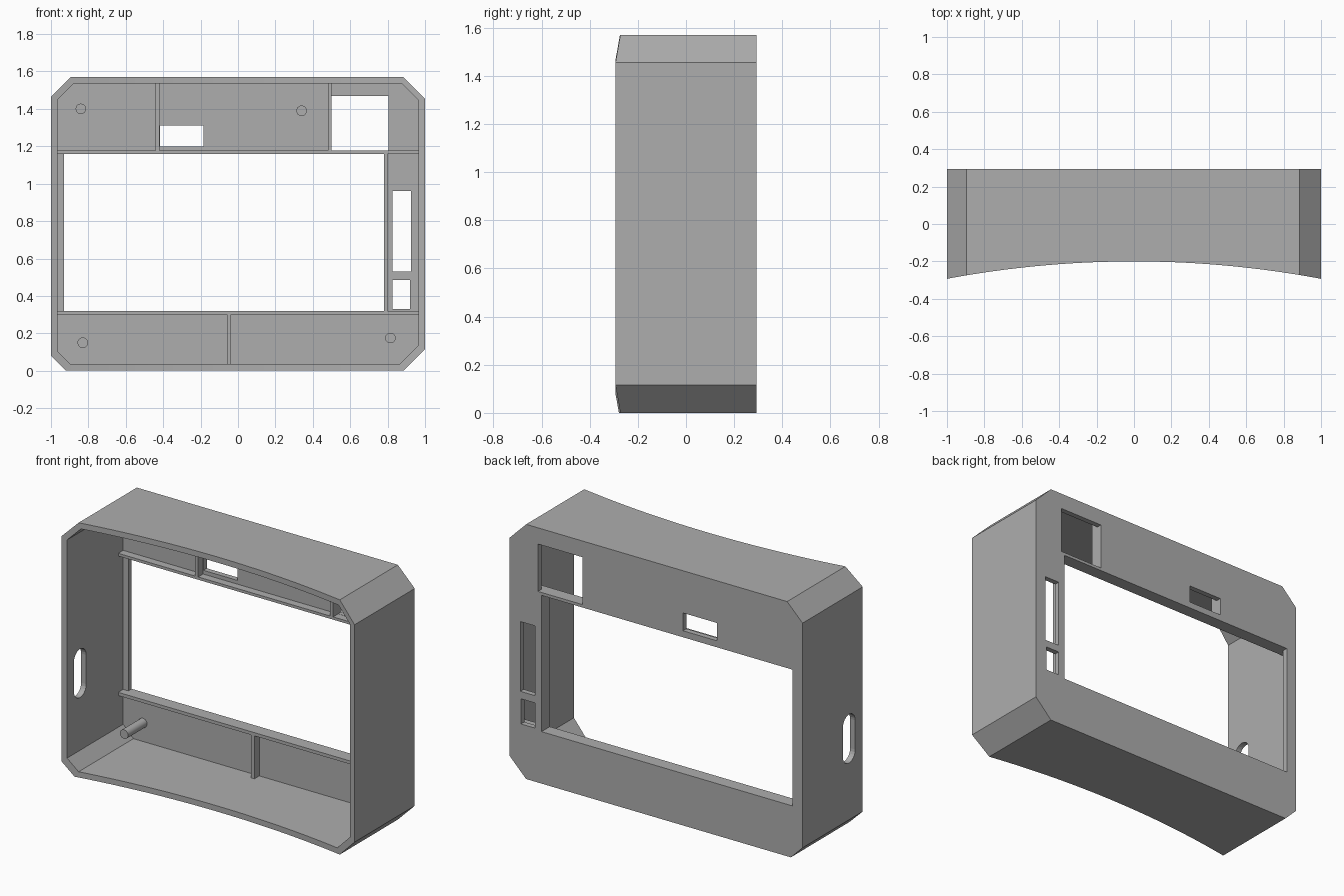
import bpy, bmesh, math
from mathutils import Vector

cube = bpy.data.objects.get("Cube")
if cube:
    bpy.data.objects.remove(cube, do_unlink=True)

grey = bpy.data.materials.new("plain grey")
grey.use_nodes = True
GREY = (0.42, 0.42, 0.42, 1)
grey.diffuse_color = GREY
grey.node_tree.nodes["Principled BSDF"].inputs["Base Color"].default_value = GREY

BACK, INNER, RIB = 0.293, 0.26, 0.212    # back face, inside of back wall, rib fronts
WALL, TOP = 0.035, 1.57


def prism(name, profile, axis, lo, hi):
    """Extrude a 2D profile along an axis: x takes (y, z), y takes (x, z), z takes (x, y)."""
    place = {"x": lambda a, b, t: (t, a, b),
             "y": lambda a, b, t: (a, t, b),
             "z": lambda a, b, t: (a, b, t)}[axis]
    bm = bmesh.new()
    face = bm.faces.new([bm.verts.new(place(a, b, lo)) for a, b in profile])
    new = bmesh.ops.extrude_face_region(bm, geom=[face])["geom"]
    shift = Vector(place(0, 0, hi - lo))
    bmesh.ops.translate(bm, vec=shift, verts=[v for v in new if isinstance(v, bmesh.types.BMVert)])
    bmesh.ops.recalc_face_normals(bm, faces=bm.faces)
    mesh = bpy.data.meshes.new(name)
    bm.to_mesh(mesh)
    bm.free()
    mesh.materials.append(grey)
    obj = bpy.data.objects.new(name, mesh)
    bpy.context.collection.objects.link(obj)
    return obj


def rect(x0, x1, z0, z1):
    return [(x0, z0), (x1, z0), (x1, z1), (x0, z1)]


def circle(cx, cz, r, n=24):
    return [(cx + r * math.cos(2 * math.pi * i / n), cz + r * math.sin(2 * math.pi * i / n))
            for i in range(n)]


def clipped(x, z0, z1, bl, br, tr, tl):
    """Rectangle with a 45 degree cut of its own size at each corner."""
    return [(-x + bl, z0), (x - br, z0), (x, z0 + br), (x, z1 - tr),
            (x - tr, z1), (-x + tl, z1), (-x, z1 - tl), (-x, z0 + bl)]


# Solid body with clipped corners
case = prism("case", clipped(1, 0, TOP, 0.08, 0.115, 0.115, 0.105), "y", -0.4, BACK)

# Hollow interior, open to the front
cutters = [prism("cut_interior", clipped(1 - WALL, WALL, TOP - WALL, 0.07, 0.1, 0.09, 0.085),
                 "y", -0.6, INNER)]

# Concave front edge
SAG = 0.093
radius = (1 + SAG ** 2) / (2 * SAG)
centre = -0.2 - radius
arc = []
for i in range(33):
    x = -1.1 + 2.2 * i / 32
    arc.append((x, centre + math.sqrt(radius ** 2 - x ** 2)))
cutters.append(prism("cut_front", arc + [(1.1, -0.8), (-1.1, -0.8)], "z", -0.2, 1.8))

# Openings in the back wall
openings = {
    "screen": (-0.93, 0.78, 0.32, 1.16),
    "square": (0.50, 0.805, 1.178, 1.47),
    "small": (-0.418, -0.185, 1.20, 1.31),
    "tall": (0.825, 0.925, 0.53, 0.96),
    "short": (0.825, 0.92, 0.33, 0.485),
}
for name, size in openings.items():
    cutters.append(prism("cut_" + name, rect(*size), "y", 0.2, 0.4))

# Rounded slot through the right wall
slot = []
for i in range(26):
    a = math.pi * (i if i < 13 else i - 1) / 12
    slot.append((-0.16 + 0.06 * math.cos(a), (0.67 if i < 13 else 0.49) + 0.06 * math.sin(a)))
cutters.append(prism("cut_slot", slot, "x", -1.1, -0.9))

for cutter in cutters:
    cutter.hide_render = True
    mod = case.modifiers.new(cutter.name, "BOOLEAN")
    mod.operation = "DIFFERENCE"
    mod.solver = "EXACT"
    mod.object = cutter

# Bake the cuts and drop the cutters
bpy.context.view_layer.update()
baked = bpy.data.meshes.new_from_object(case.evaluated_get(bpy.context.evaluated_depsgraph_get()))
case.modifiers.clear()
case.data = baked
for cutter in cutters:
    bpy.data.objects.remove(cutter, do_unlink=True)

# Ribs around the screen and dividers inside the case
side = 1 - WALL
ribs = {
    "upper_rib": (-side, side, 1.16, 1.177),
    "lower_rib": (-side, side, 0.30, 0.32),
    "side_rib": (0.78, 0.80, 0.32, 1.16),
    "upper_divider_right": (-0.44, -0.42, 1.177, TOP - WALL),
    "upper_divider_left": (0.48, 0.50, 1.177, TOP - WALL),
    "lower_divider": (-0.06, -0.037, WALL, 0.30),
}
for name, size in ribs.items():
    prism(name, rect(*size), "y", RIB, INNER)

# Mounting pegs
for i, (x, z) in enumerate([(-0.84, 1.40), (0.34, 1.39), (-0.83, 0.15), (0.815, 0.175)]):
    peg = prism(f"peg_{i + 1}", circle(x, z, 0.028), "y", 0.075, INNER)
    bpy.ops.object.select_all(action="DESELECT")
    peg.select_set(True)
    bpy.context.view_layer.objects.active = peg
    bpy.ops.object.shade_smooth_by_angle(angle=math.radians(35))
